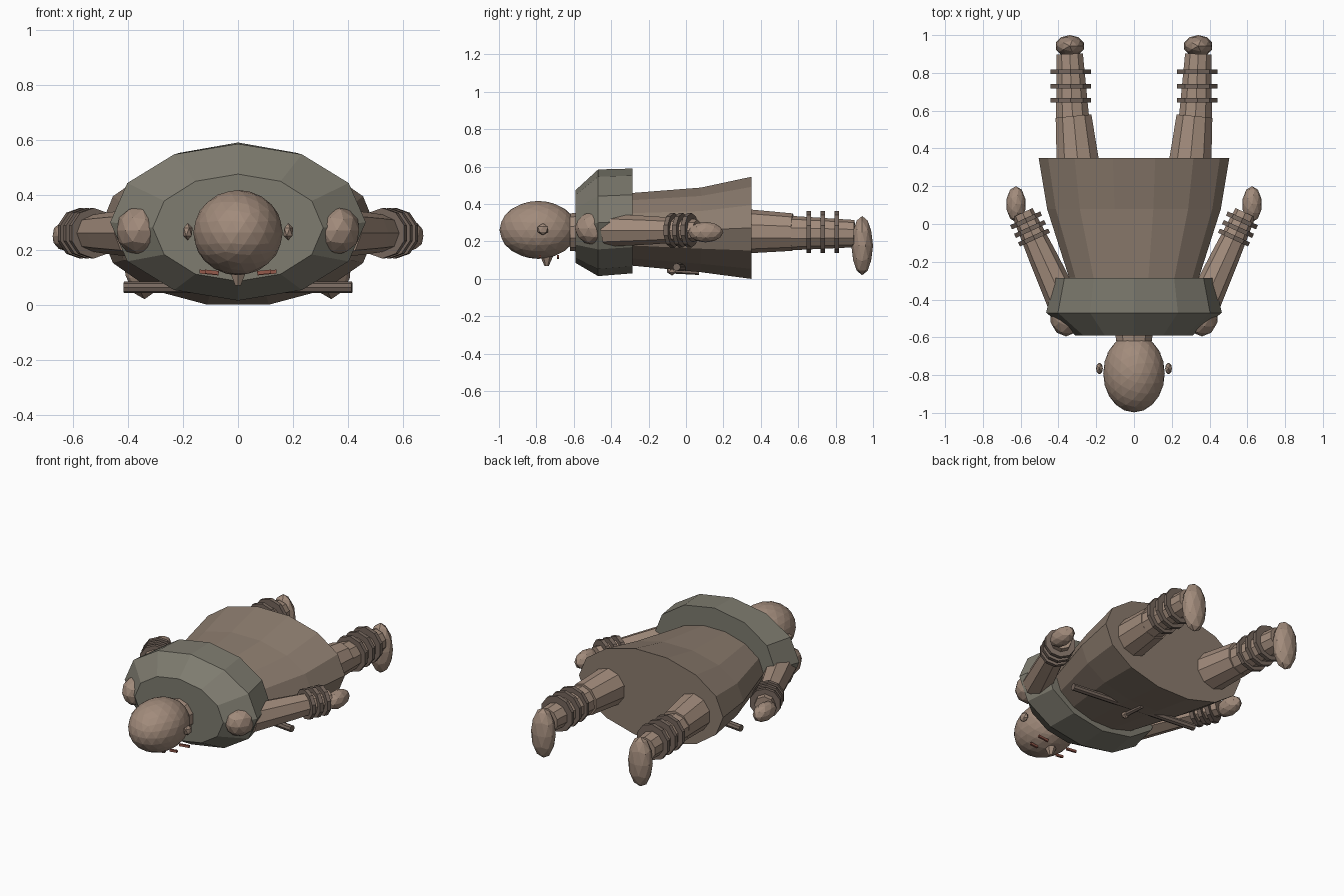
import bpy, bmesh, math
from mathutils import Vector, Matrix

if "Cube" in bpy.data.objects:
    bpy.data.objects.remove(bpy.data.objects["Cube"])


def material(name, rgb):
    m = bpy.data.materials.new(name)
    m.diffuse_color = (*rgb, 1)
    m.use_nodes = True
    m.node_tree.nodes["Principled BSDF"].inputs["Base Color"].default_value = m.diffuse_color
    return m


SKIN = material("skin", (0.36, 0.26, 0.20))
CLOTH = material("brown_cloth", (0.26, 0.20, 0.155))
VEST = material("olive_vest", (0.21, 0.20, 0.16))
BAND = material("band", (0.18, 0.135, 0.11))
RED = material("red_mark", (0.30, 0.10, 0.07))


def finish(name, bm, mat):
    bmesh.ops.recalc_face_normals(bm, faces=bm.faces)
    me = bpy.data.meshes.new(name)
    bm.to_mesh(me)
    bm.free()
    me.materials.append(mat)
    ob = bpy.data.objects.new(name, me)
    bpy.context.collection.objects.link(ob)
    return ob


def loft(name, rings, sides, mat, turn=0.0):
    # rings along y: (y, centre z, half width, half height)
    bm = bmesh.new()
    loops = []
    for y, cz, rx, rz in rings:
        angles = [2 * math.pi * (i + turn) / sides for i in range(sides)]
        loops.append([bm.verts.new((rx * math.sin(a), y, cz + rz * math.cos(a))) for a in angles])
    for a, b in zip(loops, loops[1:]):
        for i in range(sides):
            j = (i + 1) % sides
            bm.faces.new((a[i], a[j], b[j], b[i]))
    bm.faces.new(loops[0])
    bm.faces.new(loops[-1])
    return finish(name, bm, mat)


def rod(name, p0, p1, r0, r1, sides, mat):
    p0, p1 = Vector(p0), Vector(p1)
    d = p1 - p0
    mtx = Matrix.Translation((p0 + p1) / 2) @ d.to_track_quat('Z', 'Y').to_matrix().to_4x4()
    bm = bmesh.new()
    bmesh.ops.create_cone(bm, cap_ends=True, segments=sides, radius1=r0, radius2=r1,
                          depth=d.length, matrix=mtx)
    return finish(name, bm, mat)


def ball(name, centre, radii, detail, mat):
    bm = bmesh.new()
    bmesh.ops.create_icosphere(bm, subdivisions=detail, radius=1,
                               matrix=Matrix.Translation(centre) @ Matrix.Diagonal((*radii, 1)))
    return finish(name, bm, mat)


def box(name, centre, size, mat, tilt=0.0):
    bm = bmesh.new()
    bmesh.ops.create_cube(bm, size=1, matrix=Matrix.Translation(centre)
                          @ Matrix.Rotation(tilt, 4, 'Y') @ Matrix.Diagonal((*size, 1)))
    return finish(name, bm, mat)


# Robe and fur collar
loft("robe", [(-0.55, 0.265, 0.30, 0.17), (-0.28, 0.265, 0.345, 0.20),
              (0.08, 0.262, 0.46, 0.232), (0.35, 0.273, 0.505, 0.28)], 14, CLOTH, 0.5)
loft("collar", [(-0.59, 0.28, 0.31, 0.195), (-0.47, 0.30, 0.465, 0.285),
                (-0.285, 0.31, 0.425, 0.28)], 12, VEST)

# Head
rod("neck", (0, -0.50, 0.25), (0, -0.62, 0.25), 0.11, 0.10, 10, SKIN)
ball("head", (0, -0.79, 0.262), (0.163, 0.207, 0.155), 3, SKIN)
rod("nose", (0, -0.745, 0.125), (0, -0.745, 0.07), 0.036, 0.012, 6, SKIN)

# Staff and small dagger under the belly
rod("staff", (0.415, -0.05, 0.063), (-0.415, 0.04, 0.063), 0.021, 0.021, 8, BAND)
ball("dagger_knob", (0, -0.075, 0.048), (0.025, 0.03, 0.03), 1, SKIN)
rod("dagger", (0, -0.08, 0.045), (0, 0.07, 0.033), 0.016, 0.012, 6, BAND)

for s, side in ((-1, "left"), (1, "right")):
    # Face details
    ball(side + "_ear", (s * 0.183, -0.765, 0.265), (0.02, 0.033, 0.032), 1, SKIN)
    box(side + "_eye", (s * 0.095, -0.78, 0.118), (0.05, 0.012, 0.014), RED, s * -0.1)
    box(side + "_whisker", (s * 0.105, -0.685, 0.117), (0.07, 0.012, 0.014), RED, s * -0.1)

    # Arm with wrist bands
    ball(side + "_shoulder", (s * 0.36, -0.49, 0.27), (0.085, 0.105, 0.09), 2, SKIN)
    shoulder, wrist = Vector((s * 0.37, -0.42, 0.26)), Vector((s * 0.59, 0.06, 0.26))
    elbow = shoulder.lerp(wrist, 0.5)
    rod(side + "_upper_arm", shoulder, elbow, 0.088, 0.075, 8, SKIN)
    rod(side + "_forearm", elbow, wrist, 0.075, 0.058, 8, SKIN)
    along = (wrist - shoulder).normalized()
    for i in range(3):
        c = wrist - along * (0.045 + 0.05 * i)
        rod(f"{side}_arm_band_{i + 1}", c - along * 0.012, c + along * 0.012, 0.092, 0.092, 10, BAND)
    ball(side + "_hand", (s * 0.625, 0.105, 0.25), (0.052, 0.095, 0.055), 2, SKIN)

    # Leg with ankle bands
    rod(side + "_upper_leg", (s * 0.295, 0.30, 0.255), (s * 0.32, 0.57, 0.25), 0.12, 0.10, 10, SKIN)
    rod(side + "_lower_leg", (s * 0.325, 0.56, 0.245), (s * 0.34, 0.90, 0.242), 0.092, 0.073, 10, SKIN)
    for i in range(3):
        y = 0.655 + 0.075 * i
        rod(f"{side}_leg_band_{i + 1}", (s * 0.335, y - 0.012, 0.25), (s * 0.335, y + 0.012, 0.25),
            0.112, 0.112, 10, BAND)
    ball(side + "_foot", (s * 0.34, 0.942, 0.178), (0.078, 0.058, 0.158), 2, SKIN)
